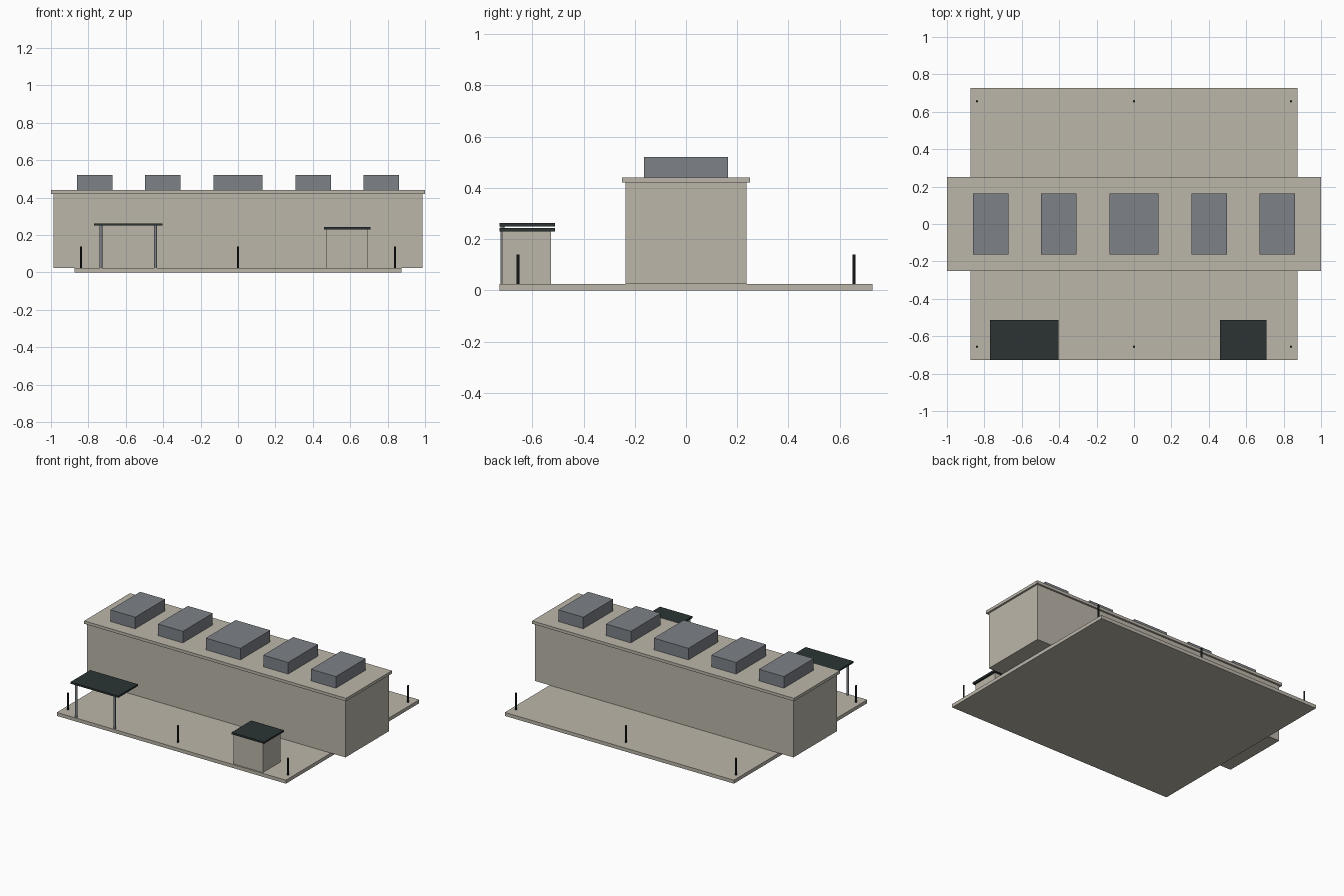
import bpy

cube = bpy.data.objects.get("Cube")
if cube:
    bpy.data.objects.remove(cube, do_unlink=True)


def material(name, rgb):
    m = bpy.data.materials.new(name)
    m.use_nodes = True
    m.diffuse_color = (*rgb, 1)
    bsdf = next(n for n in m.node_tree.nodes if n.type == 'BSDF_PRINCIPLED')
    bsdf.inputs["Base Color"].default_value = (*rgb, 1)
    return m


STONE = material("warm_stone", (0.50, 0.47, 0.40))
STEEL = material("grey_steel", (0.205, 0.22, 0.242))
SLATE = material("dark_slate", (0.025, 0.034, 0.034))
BLACK = material("black_metal", (0.012, 0.015, 0.015))


def box(name, mat, x, y, z):
    """Box spanning the given (low, high) range on each axis."""
    spans = (x, y, z)
    bpy.ops.mesh.primitive_cube_add(size=1, location=[sum(s) / 2 for s in spans])
    ob = bpy.context.object
    ob.name = name
    ob.scale = [s[1] - s[0] for s in spans]
    bpy.ops.object.transform_apply(location=False, rotation=False, scale=True)
    ob.data.materials.append(mat)
    return ob


def post(name, mat, x, y, radius, bottom, top):
    bpy.ops.mesh.primitive_cylinder_add(vertices=12, radius=radius, depth=top - bottom,
                                        location=(x, y, (top + bottom) / 2))
    ob = bpy.context.object
    ob.name = name
    ob.data.materials.append(mat)
    bpy.ops.object.shade_smooth_by_angle()
    return ob


FLOOR = 0.024
WALL = 0.42
ROOF = 0.44
EDGE = 0.727

# Ground slab, main hall and its overhanging roof
box("ground_slab", STONE, (-0.875, 0.875), (-EDGE, EDGE), (0, FLOOR))
box("main_hall", STONE, (-0.987, 0.987), (-0.237, 0.237), (FLOOR, WALL))
box("hall_roof", STONE, (-1, 1), (-0.25, 0.25), (WALL, ROOF))

# Rooftop units, the middle one wider
for i, x in enumerate((-0.766, -0.402, 0, 0.402, 0.766)):
    half = 0.132 if x == 0 else 0.095
    box(f"roof_unit_{i + 1}", STEEL, (x - half, x + half), (-0.163, 0.163), (ROOF, 0.52))

# Open canopy on two front legs
box("canopy_roof", SLATE, (-0.77, -0.405), (-EDGE, -0.512), (0.25, 0.262))
for side, x in (("right", -0.733), ("left", -0.441)):
    post(f"canopy_leg_{side}", STEEL, x, -0.716, 0.008, FLOOR, 0.25)

# Gatehouse
box("gatehouse_walls", STONE, (0.47, 0.692), (-0.718, -0.527), (FLOOR, 0.23))
box("gatehouse_roof", SLATE, (0.46, 0.708), (-EDGE, -0.512), (0.23, 0.243))

# Bollards along the front and back edges
for row, y in (("front", -0.656), ("back", 0.656)):
    for i, x in enumerate((-0.84, 0, 0.84)):
        post(f"bollard_{row}_{i + 1}", BLACK, x, y, 0.006, FLOOR, 0.14)
